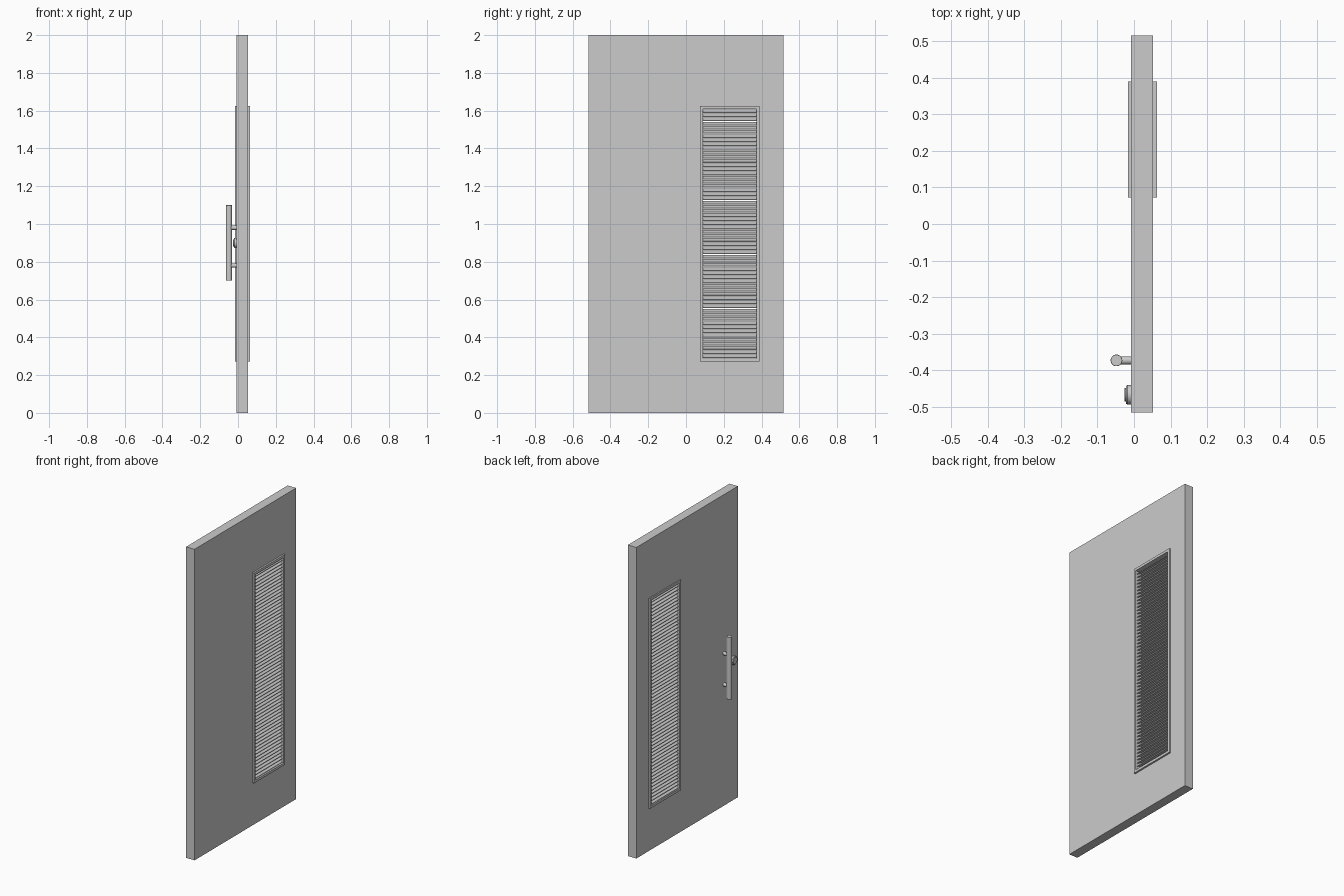
import bpy, bmesh, math
from mathutils import Matrix, Vector

if "Cube" in bpy.data.objects:
    bpy.data.objects.remove(bpy.data.objects["Cube"])

def new_object(name, bm, smooth=False):
    bmesh.ops.recalc_face_normals(bm, faces=bm.faces)
    me = bpy.data.meshes.new(name)
    bm.to_mesh(me)
    bm.free()
    ob = bpy.data.objects.new(name, me)
    bpy.context.collection.objects.link(ob)
    if smooth:
        bpy.ops.object.select_all(action='DESELECT')
        ob.select_set(True)
        bpy.context.view_layer.objects.active = ob
        bpy.ops.object.shade_smooth_by_angle(angle=math.radians(35))
    return ob

def ring(name, x0, x1, outer, inner):
    """Rectangular plate with a rectangular opening; rects are (y0, y1, z0, z1)."""
    bm = bmesh.new()
    def loop(x, r):
        return [bm.verts.new((x, y, z)) for y, z in
                ((r[0], r[2]), (r[1], r[2]), (r[1], r[3]), (r[0], r[3]))]
    loops = [loop(x0, outer), loop(x1, outer), loop(x1, inner), loop(x0, inner)]
    for i in range(4):
        a, b = loops[i], loops[(i + 1) % 4]
        for k in range(4):
            m = (k + 1) % 4
            bm.faces.new((a[k], a[m], b[m], b[k]))
    return new_object(name, bm)

def lathe(name, profile, origin, axis, segs=32):
    """Revolve (radius, distance) points round an axis starting at origin."""
    bm = bmesh.new()
    rings = [[bm.verts.new((r * math.cos(2 * math.pi * i / segs),
                            r * math.sin(2 * math.pi * i / segs), d))
              for i in range(segs)] for r, d in profile]
    for a, b in zip(rings, rings[1:]):
        for i in range(segs):
            j = (i + 1) % segs
            bm.faces.new((a[i], a[j], b[j], b[i]))
    bm.faces.new(rings[0])
    bm.faces.new(rings[-1])
    rot = Vector((0, 0, 1)).rotation_difference(Vector(axis)).to_matrix().to_4x4()
    bm.transform(Matrix.Translation(origin) @ rot)
    return new_object(name, bm, True)

# Door leaf with a through opening, and the vent frame standing proud of both faces
X0, X1 = -0.008, 0.052
FRAME = (0.073, 0.390, 0.273, 1.625)
OPEN = (0.089, 0.374, 0.289, 1.609)
HOLE = (0.081, 0.382, 0.281, 1.617)
ring("door_leaf", X0, X1, (-0.516, 0.516, 0, 2), HOLE)
ring("vent_frame", X0 - 0.008, X1 + 0.011, FRAME, OPEN)

# Louvre slats: inverted-V strips stacked up the opening
COUNT = 60
pitch = (OPEN[3] - OPEN[2]) / COUNT
mid, half, rise, thick = 0.022, 0.031, 0.016, 0.003
section = [(-half, 0), (0, rise), (half, 0),
           (half, thick), (0, rise + thick), (-half, thick)]
bm = bmesh.new()
for n in range(COUNT):
    z0 = OPEN[2] + n * pitch + 0.001
    a, b = [[bm.verts.new((mid + x, y, z0 + z)) for x, z in section]
            for y in (OPEN[0] - 0.002, OPEN[1] + 0.002)]
    for i in range(6):
        j = (i + 1) % 6
        bm.faces.new((a[i], a[j], b[j], b[i]))
    for c in (a, b):
        bm.faces.new((c[0], c[1], c[4], c[5]))
        bm.faces.new((c[1], c[2], c[3], c[4]))
new_object("louvre_slats", bm)

# Pull handle: vertical bar on two standoffs
HX, HY = -0.048, -0.373
lathe("handle_bar", [(0.015, 0), (0.016, 0.001), (0.016, 0.399), (0.015, 0.4)],
      (HX, HY, 0.70), (0, 0, 1))
for label, z in (("lower", 0.78), ("upper", 0.98)):
    lathe(label + "_standoff", [(0.011, 0), (0.011, 0.042)], (X0 + 0.001, HY, z), (-1, 0, 0), 24)

# Lock cylinder with stepped rose
lathe("lock_rose", [(0.027, 0), (0.027, 0.010), (0.024, 0.014), (0.019, 0.014),
                    (0.019, 0.017), (0.017, 0.018)], (X0, -0.467, 0.90), (-1, 0, 0))
